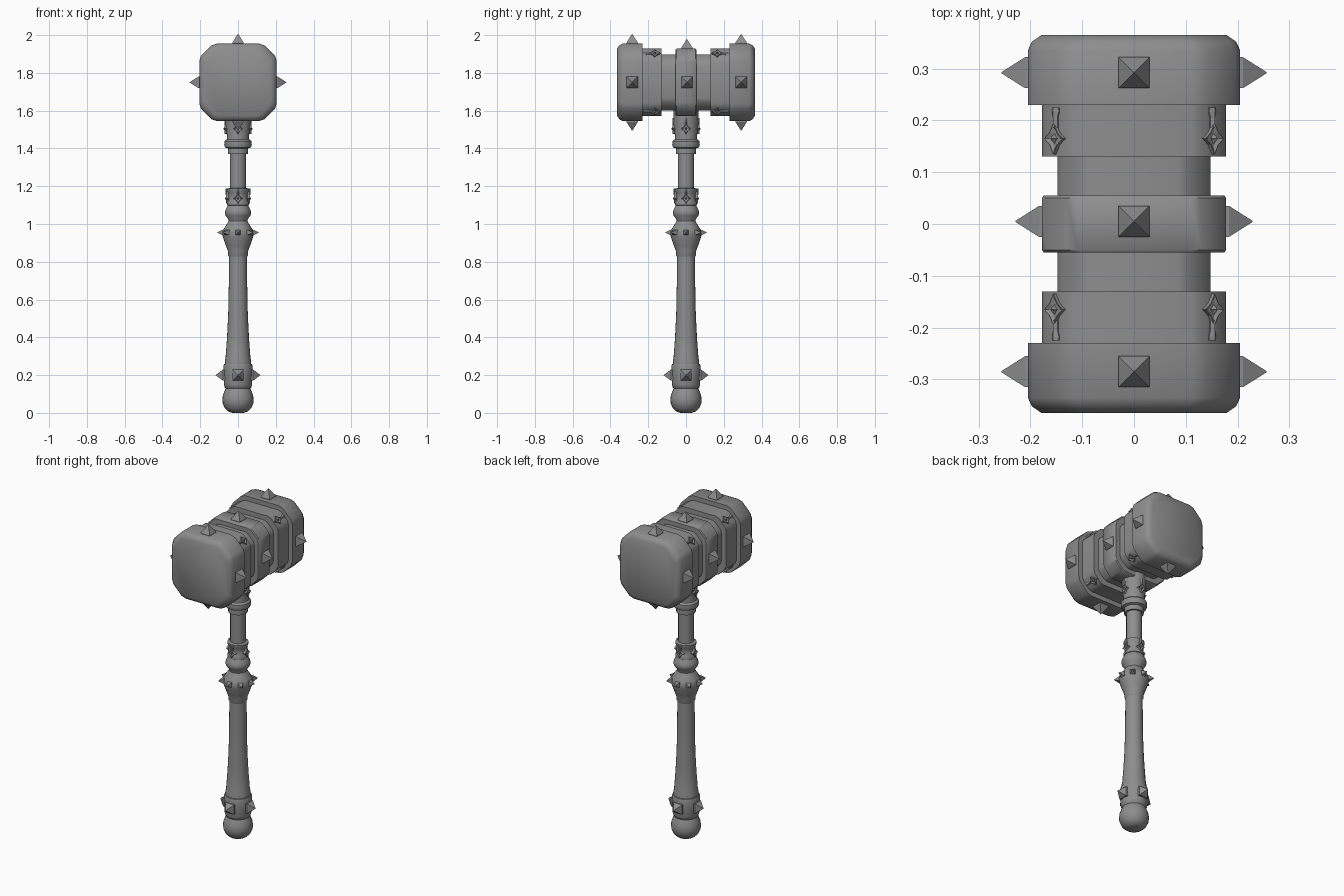
import bpy, bmesh, math
from mathutils import Vector, Matrix

cube = bpy.data.objects.get("Cube")
if cube:
    bpy.data.objects.remove(cube, do_unlink=True)

steel = bpy.data.materials.new("grey_steel")
steel.use_nodes = True
GREY = (0.27, 0.27, 0.27, 1)
steel.diffuse_color = GREY
steel.node_tree.nodes["Principled BSDF"].inputs["Base Color"].default_value = GREY

HEAD_Z = 1.75


def finish(bm, name, angle=None):
    bmesh.ops.recalc_face_normals(bm, faces=bm.faces)
    mesh = bpy.data.meshes.new(name)
    bm.to_mesh(mesh)
    bm.free()
    mesh.materials.append(steel)
    ob = bpy.data.objects.new(name, mesh)
    bpy.context.collection.objects.link(ob)
    if angle:
        bpy.ops.object.select_all(action='DESELECT')
        ob.select_set(True)
        bpy.context.view_layer.objects.active = ob
        bpy.ops.object.shade_smooth_by_angle(angle=math.radians(angle))
    return ob


def loft(bm, rings):
    """Skin closed rings of points and cap both ends."""
    loops = [[bm.verts.new(p) for p in ring] for ring in rings]
    for a, b in zip(loops, loops[1:]):
        for i in range(len(a)):
            j = (i + 1) % len(a)
            bm.faces.new((a[i], a[j], b[j], b[i]))
    bm.faces.new(loops[0])
    bm.faces.new(loops[-1])


def square_ring(y, h, c):
    """Square of half width h with softly cut corners, facing along y."""
    corner = [(h, h - 1.15 * c), (h - .12 * c, h - .8 * c),
              (h - .8 * c, h - .12 * c), (h - 1.15 * c, h)]
    pts = []
    for k in range(4):
        rot = Matrix.Rotation(k * math.pi / 2, 2)
        pts += [rot @ Vector(p) for p in corner]
    return [(p.x, y, HEAD_Z + p.y) for p in pts]


def head_block(name, sections):
    bm = bmesh.new()
    loft(bm, [square_ring(*s) for s in sections])
    return finish(bm, name, 40)


def frame(pos, normal, along):
    """Matrix with z on the normal and y on the long direction."""
    n, a = Vector(normal).normalized(), Vector(along).normalized()
    m = Matrix((a.cross(n), a, n)).transposed().to_4x4()
    m.translation = Vector(pos)
    return m


def add_spike(bm, pos, normal, half, length):
    """Pyramid stud with a short square foot."""
    along = (0, 1, 0) if abs(Vector(normal).normalized().y) < .1 else (0, 0, 1)
    m = frame(pos, normal, along)

    def ring(s, z):
        return [m @ Vector((x * s, y * s, z))
                for x, y in ((1, 1), (-1, 1), (-1, -1), (1, -1))]
    loft(bm, [ring(half, -.02), ring(half, length * .1), ring(.001, length)])


def add_dart(bm, pos, normal, along, size=1.0):
    """Concave four-pointed star with a raised gem and a flared shank."""
    m = frame(pos, normal, along)

    def outline(w, l, z):
        pts = [(w, 0), (w * .4, l * .4), (0, l), (-w * .4, l * .4),
               (-w, 0), (-w * .4, -l * .4), (0, -l), (w * .4, -l * .4)]
        return [m @ Vector((x * size, y * size, z * size)) for x, y in pts]
    loft(bm, [outline(.027, .032, -.012), outline(.025, .030, .008),
              outline(.015, .018, .004)])
    loft(bm, [outline(.010, .013, 0), outline(.002, .003, .014)])

    def bar(y, w):
        return [m @ Vector((x * size, y * size, z * size)) for x, z in
                ((w, -.012), (w, .003), (0, .009), (-w, .003), (-w, -.012))]
    loft(bm, [bar(.02, .006), bar(.04, .006), bar(.052, .010), bar(.06, .009)])


# Hammer head: core, middle band, shoulders and striking blocks
head_block("head_core", [(-.24, .148, .055), (.24, .148, .055)])
head_block("middle_band", [(-.055, .174, .06), (-.05, .178, .06),
                           (.05, .178, .06), (.055, .174, .06)])
for side, s in (("front", -1), ("back", 1)):
    head_block(side + "_shoulder", [(s * .13, .178, .06), (s * .24, .178, .06)])
    head_block(side + "_striking_block",
               [(s * .23, .205, .08), (s * .335, .205, .08),
                (s * .352, .197, .08), (s * .365, .178, .075)])

# Studs on the head
bm = bmesh.new()
AXES = [(1, 0, 0), (-1, 0, 0), (0, 0, 1), (0, 0, -1)]
for y, h in ((-.285, .205), (.292, .205), (.005, .178)):
    for n in AXES:
        if y == .005 and n[2] < 0:
            continue
        add_spike(bm, Vector((0, y, HEAD_Z)) + Vector(n) * h, n, .03, .051)
finish(bm, "head_studs")

# Dart ornaments on the shoulder corners
bm = bmesh.new()
for s in (-1, 1):
    for sx in (-1, 1):
        for sz in (-1, 1):
            add_dart(bm, (sx * .15, s * .165, HEAD_Z + sz * .15),
                     (sx, 0, sz), (0, s, 0))
finish(bm, "shoulder_ornaments")


# Handle: turned parts
def turned(name, profile, segments=24, angle=38):
    bm = bmesh.new()
    loft(bm, [[(r * math.cos(t), r * math.sin(t), z) for t in
               [2 * math.pi * i / segments for i in range(segments)]]
              for r, z in profile])
    return finish(bm, name, angle)


turned("pommel", [(.03, 0), (.052, .008), (.07, .025), (.081, .05), (.083, .07),
                  (.08, .092), (.072, .115), (.062, .135), (.06, .15)])
turned("pommel_band", [(.06, .125), (.07, .135), (.074, .15), (.077, .2),
                       (.078, .245), (.074, .258), (.066, .262)])
turned("grip", [(.07, .25), (.07, .275), (.066, .29), (.058, .4), (.052, .52),
                (.049, .66), (.048, .84)])
turned("guard_bulb", [(.047, .825), (.052, .835), (.053, .855), (.064, .885),
                      (.08, .93), (.083, .95), (.08, .968), (.062, .995),
                      (.05, 1.015), (.052, 1.025), (.066, 1.045), (.07, 1.06),
                      (.066, 1.075), (.054, 1.1), (.048, 1.11)])
turned("collar", [(.05, 1.095), (.058, 1.1), (.058, 1.115), (.052, 1.125),
                  (.052, 1.165), (.058, 1.175), (.058, 1.187), (.042, 1.192)])
turned("neck", [(.043, 1.18), (.043, 1.38)])
turned("socket", [(.054, 1.37), (.054, 1.4), (.068, 1.405), (.073, 1.42),
                  (.071, 1.438), (.06, 1.448), (.058, 1.46), (.066, 1.53),
                  (.066, 1.62)])

# Studs and ornaments around the handle
studs, darts = bmesh.new(), bmesh.new()
for i in range(8):
    t = i * math.pi / 4
    n = Vector((math.cos(t), math.sin(t), 0))
    up = Vector((0, 0, 1))
    add_spike(studs, n * .08 + up * .955, n, .014, .03)
    if i % 2 == 0:
        add_spike(studs, n * .076 + up * .2, n, .029, .042)
        add_dart(darts, n * .057 + up * 1.135, n, up, .9)
        add_dart(darts, n * .064 + up * 1.505, n, up, .95)
finish(studs, "handle_studs")
finish(darts, "handle_ornaments")
